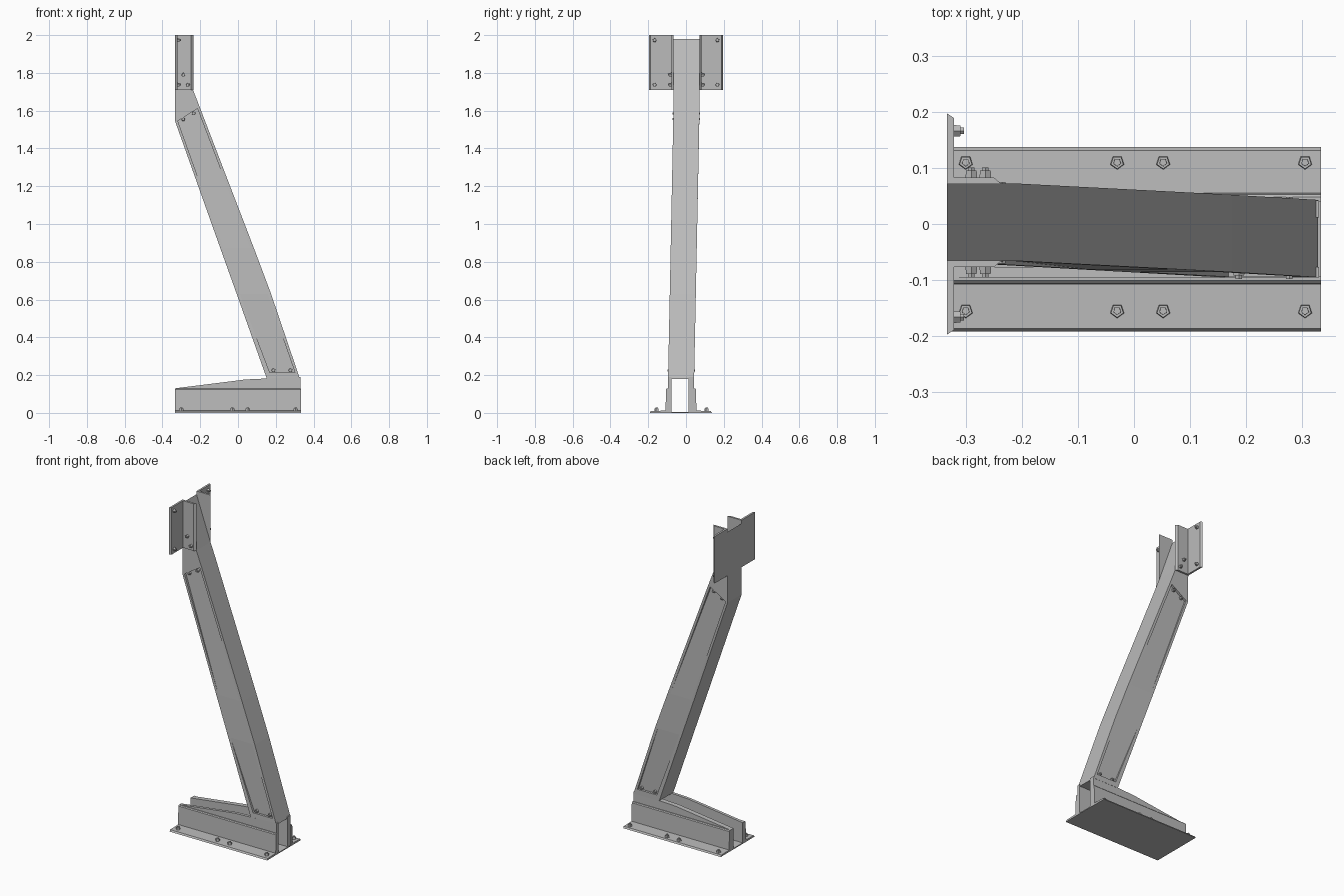
import bpy, bmesh, math
from mathutils import Vector

cube = bpy.data.objects.get("Cube")
if cube:
    bpy.data.objects.remove(cube, do_unlink=True)

steel = bpy.data.materials.new("grey steel")
steel.use_nodes = True
GREY = (0.5, 0.5, 0.5, 1)
steel.diffuse_color = GREY
steel.node_tree.nodes["Principled BSDF"].inputs["Base Color"].default_value = GREY


def finish(bm, name):
    bmesh.ops.remove_doubles(bm, verts=bm.verts, dist=0.0002)
    bmesh.ops.recalc_face_normals(bm, faces=bm.faces)
    mesh = bpy.data.meshes.new(name)
    bm.to_mesh(mesh)
    bm.free()
    mesh.materials.append(steel)
    obj = bpy.data.objects.new(name, mesh)
    bpy.context.collection.objects.link(obj)
    return obj


def prism(name, profile, axis, start, end):
    """Extrude a 2D profile along one axis; the profile uses the other two axes in order."""
    bm = bmesh.new()

    def place(p, d):
        co = list(p)
        co.insert(axis, d)
        return bm.verts.new(co)
    a = [place(p, start) for p in profile]
    b = [place(p, end) for p in profile]
    bm.faces.new(a)
    bm.faces.new(b)
    n = len(a)
    for i in range(n):
        bm.faces.new((a[i], a[(i + 1) % n], b[(i + 1) % n], b[i]))
    return finish(bm, name)


def bolts(name, points, normal, radius=0.013):
    """Five-sided bolt heads with a narrower stud end."""
    bm = bmesh.new()
    n = Vector(normal)
    turn = n.to_track_quat('Z', 'Y').to_matrix().to_4x4()
    for p in points:
        for r, h in ((radius, 0.012), (radius * 0.6, 0.018)):
            mat = turn.copy()
            mat.translation = Vector(p) + n * h / 2
            bmesh.ops.create_cone(bm, cap_ends=True, segments=5, radius1=r,
                                  radius2=r * 0.9, depth=h, matrix=mat)
    return finish(bm, name)


# Leaning column: rows of left point, right point (x, z) and panel depth
HALF = 0.069
ROWS = [((-0.333, 1.544), (-0.205, 1.625), 0.014),
        ((-0.093, 0.87), (0.085, 0.87), 0),
        ((-0.007, 0.63), (0.175, 0.63), 0),
        ((0.153, 0.18), (0.328, 0.18), 0.014)]
TIP = [(-0.333, 1.71), (-0.333, 1.98), (-0.238, 1.71)]


def centre(z):
    t = min(1, max(0, (1.62 - z) / 1.44))
    return 0.003 - 0.029 * t


def column():
    bm = bmesh.new()
    outlines = []
    for side in (-1, 1):
        def vert(p, depth=0):
            return bm.verts.new((p[0], centre(p[1]) + side * (HALF - depth), p[1]))
        left = [vert(r[0]) for r in ROWS]
        right = [vert(r[1]) for r in ROWS]
        tip = [vert(p) for p in TIP]
        inner, sunk = [], []
        for i, (l, r, depth) in enumerate(ROWS):
            a, b = Vector(l), Vector(r)
            drop = Vector((0.003, -0.006)) if i == 0 else Vector((0, 0.033 if i == 3 else 0))
            pair = [a.lerp(b, t) + drop for t in (0.09, 0.85 if i == 3 else 0.9)]
            inner.append([vert(p) for p in pair])
            sunk.append([vert(p, depth) for p in pair] if depth else inner[-1])

        def face(*vs):
            vs = list(dict.fromkeys(vs))
            if len(vs) > 2:
                bm.faces.new(vs)
        # rim, recess walls and panel
        face(left[0], tip[0], tip[1], tip[2], right[0])
        for i in range(len(ROWS) - 1):
            face(left[i], left[i + 1], inner[i + 1][0], inner[i][0])
            face(right[i], right[i + 1], inner[i + 1][1], inner[i][1])
            face(*sunk[i], *sunk[i + 1][::-1])
            for k in (0, 1):
                face(inner[i][k], inner[i + 1][k], sunk[i + 1][k], sunk[i][k])
        for i in (0, -1):
            face(left[i], right[i], inner[i][1], inner[i][0])
            face(*inner[i], *sunk[i][::-1])
        outlines.append(tip + right + left[::-1])
    a, b = outlines
    for i in range(len(a)):
        j = (i + 1) % len(a)
        bm.faces.new((a[i], a[j], b[j], b[i]))
    return finish(bm, "column")


column()

# Column panel bolts
for side, label in ((-1, "front"), (1, "back")):
    pts = [(x, centre(z) + side * (HALF - 0.014), z)
           for x, z in ((-0.29, 1.555), (-0.235, 1.585), (0.187, 0.225), (0.277, 0.225))]
    bolts(label + "_panel_bolts", pts, (0, side, 0), 0.011)

# Foot side plates and floor
foot = [(-0.333, 0), (-0.333, 0.13), (0.04, 0.177), (0.15, 0.182), (0.33, 0.19), (0.33, 0)]
prism("front_foot_plate", foot, 1, -0.095, -0.077)
prism("back_foot_plate", foot, 1, 0.012, 0.042)
prism("foot_floor", [(-0.1, 0), (0.05, 0), (0.05, 0.006), (-0.1, 0.006)], 0, -0.333, 0.333)

# Base angle bars
for label, wall, edge, d in (("front", -0.093, -0.192, -1), ("back", 0.04, 0.137, 1)):
    angle = [(wall, 0), (edge, 0), (edge - d * 0.006, 0.01), (wall + d * 0.015, 0.012),
             (wall + d * 0.013, 0.125), (wall + d * 0.008, 0.13), (wall, 0.13)]
    prism(label + "_base_angle", angle, 0, -0.333, 0.333)
    y = -0.155 if d < 0 else 0.11
    bolts(label + "_base_bolts", [(x, y, 0.01) for x in (-0.3, -0.03, 0.052, 0.305)], (0, 0, 1))

# Upper angle brackets beside the column
for side, label in ((-1, "front"), (1, "back")):
    y = 0.003 + side * 0.068
    edge = side * 0.197
    bracket = [(-0.333, y), (-0.333, edge), (-0.321, edge - side * 0.008),
               (-0.321, y + side * 0.012), (-0.25, y + side * 0.012), (-0.236, y)]
    prism(label + "_upper_bracket", bracket, 2, 1.71, 2.0)
    bolts(label + "_flange_bolts", [(-0.321, side * 0.166, z) for z in (1.737, 1.973)],
          (1, 0, 0), 0.011)
    bolts(label + "_leg_bolts", [(-0.29, y + side * 0.012, 1.79), (-0.265, y + side * 0.012, 1.737)],
          (0, side, 0), 0.011)
